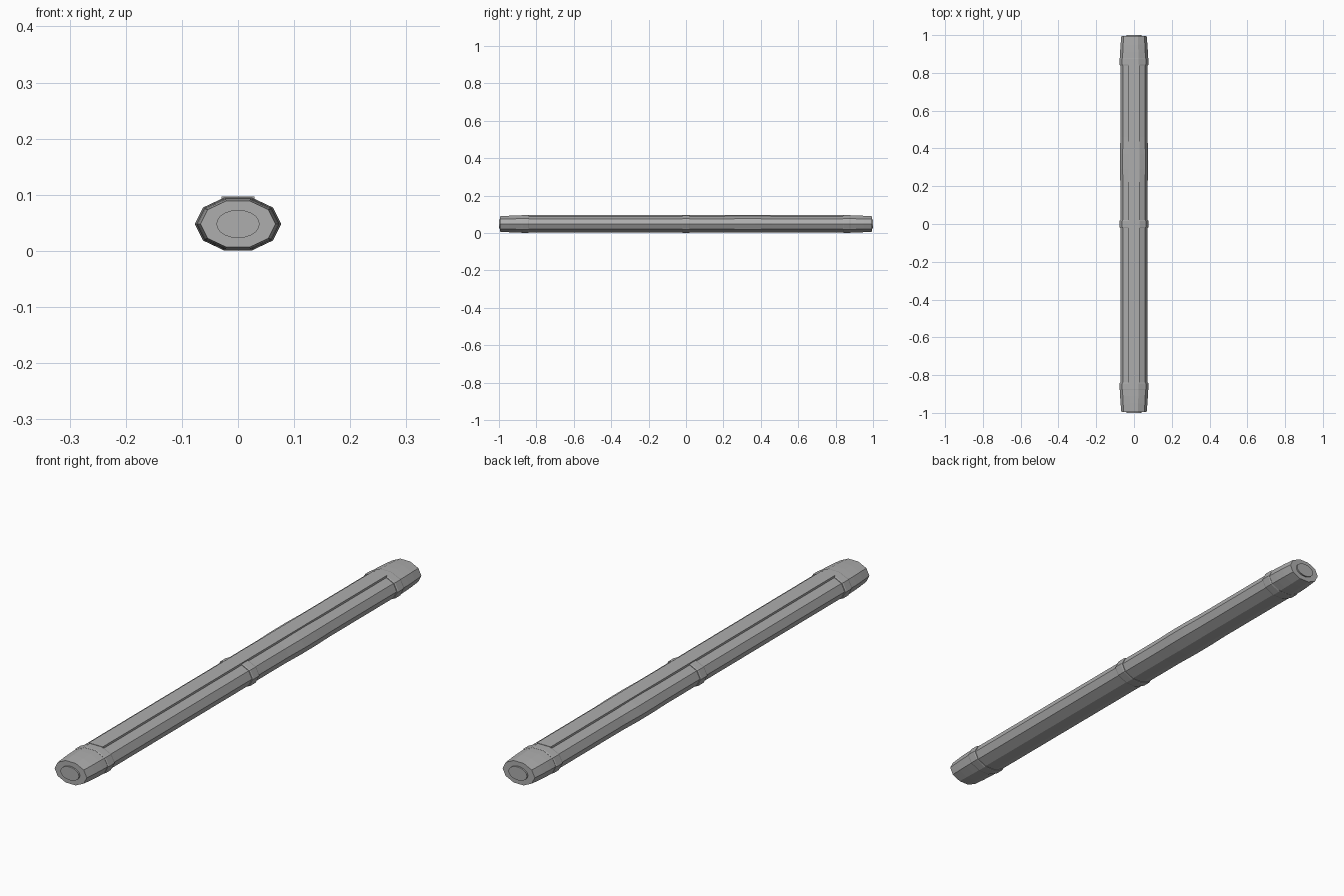
import bpy, math

cube = bpy.data.objects.get("Cube")
if cube:
    bpy.data.objects.remove(cube, do_unlink=True)

SIDES = 10
MID_Z = 0.048          # height of the rod's axis
RX, RZ = 0.077, 0.05   # full oval radii

grey = bpy.data.materials.new("plain_grey")
grey.use_nodes = True
colour = (0.42, 0.42, 0.42, 1)
grey.diffuse_color = colour
grey.node_tree.nodes["Principled BSDF"].inputs["Base Color"].default_value = colour


def make(name, verts, faces):
    mesh = bpy.data.meshes.new(name)
    mesh.from_pydata(verts, [], faces)
    mesh.materials.append(grey)
    obj = bpy.data.objects.new(name, mesh)
    bpy.context.collection.objects.link(obj)
    return obj


def loft(name, profile, sides=SIDES):
    """Closed oval rod along y from (y, scale) stations in rising y."""
    verts, faces = [], []
    for y, s in profile:
        for i in range(sides):
            a = 2 * math.pi * i / sides
            verts.append((RX * s * math.cos(a), y, MID_Z + RZ * s * math.sin(a)))
    for k in range(len(profile) - 1):
        for i in range(sides):
            j = (i + 1) % sides
            faces.append((k * sides + i, (k + 1) * sides + i,
                          (k + 1) * sides + j, k * sides + j))
    faces.append(tuple(range(sides)))
    last = (len(profile) - 1) * sides
    faces.append(tuple(reversed(range(last, last + sides))))
    return make(name, verts, faces)


def mirrored(profile):
    return [(-y, s) for y, s in reversed(profile)]


# Long faceted shaft with a faint swelling in the rear half
loft("shaft", [(-0.86, 0.935), (0.2, 0.935), (0.29, 0.965),
               (0.37, 0.965), (0.46, 0.935), (0.86, 0.935)])

# Centre ring
loft("centre_ring", [(-0.02, 0.975), (-0.015, 1), (0.015, 1), (0.02, 0.975)])

# Collar, tapered cap and end button at both ends
cap = [(0.875, 0.965), (0.91, 0.955), (0.95, 0.925), (0.994, 0.87)]
collar = [(0.84, 0.975), (0.845, 1), (0.875, 1), (0.88, 0.975)]
button = [(0.98, 0.5), (1.0, 0.5)]
for side, flip in (("front", mirrored), ("back", list)):
    loft(side + "_collar", flip(collar))
    loft(side + "_cap", flip(cap))
    loft(side + "_button", flip(button), 20)

# Flat raised strip along the top
bpy.ops.mesh.primitive_cube_add(size=1, location=(0, 0, 0.0915))
strip = bpy.context.object
strip.name = "top_strip"
strip.scale = (0.058, 1.69, 0.011)
strip.data.materials.append(grey)
